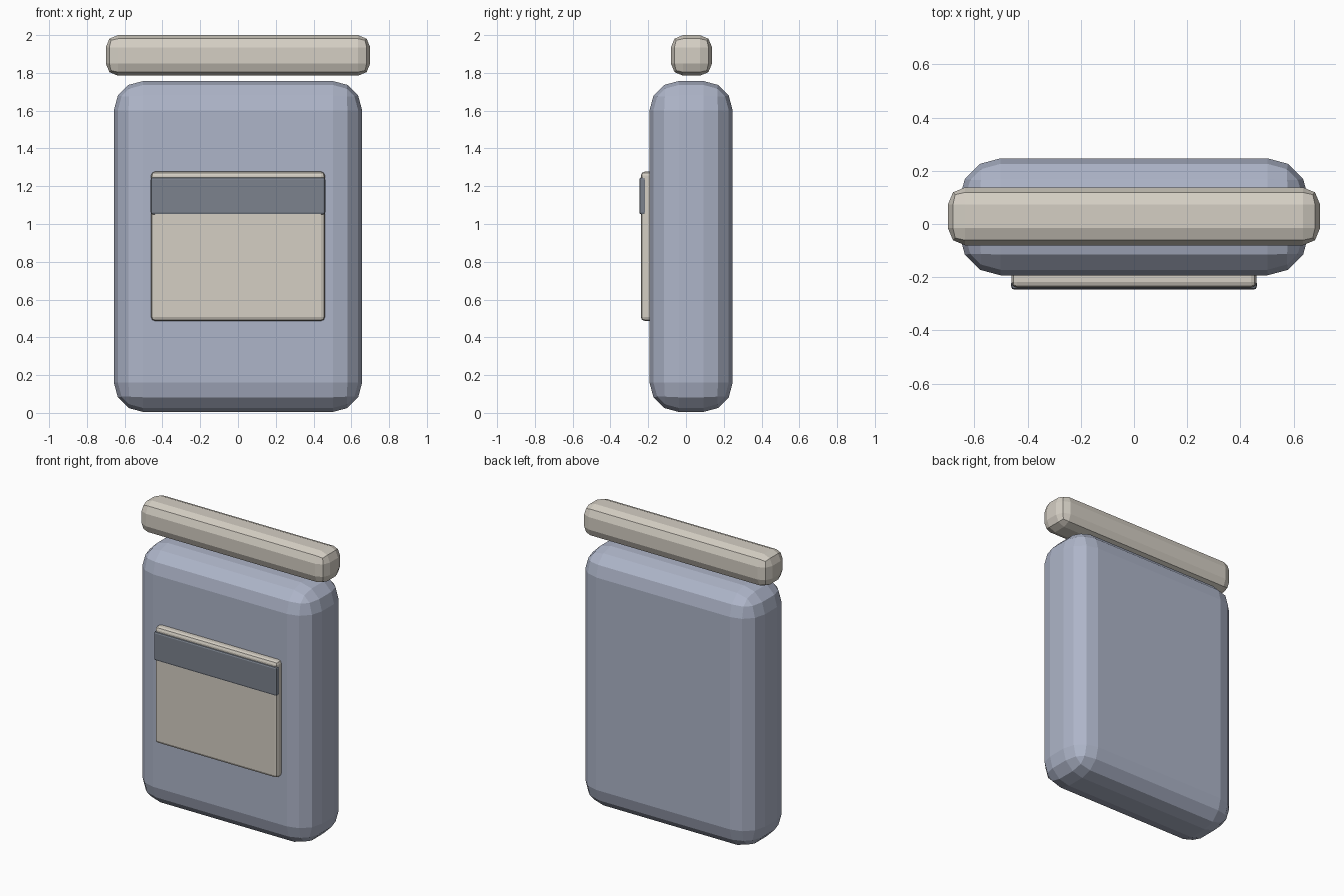
import bpy
import bmesh
from mathutils import Vector

cube = bpy.data.objects.get("Cube")
if cube:
    bpy.data.objects.remove(cube, do_unlink=True)


def make_material(name, rgb):
    mat = bpy.data.materials.new(name)
    mat.use_nodes = True
    colour = (*rgb, 1.0)
    mat.diffuse_color = colour
    mat.node_tree.nodes["Principled BSDF"].inputs["Base Color"].default_value = colour
    return mat


def rounded_box(name, low, high, radius, segments, mat):
    """Box between two corners with all edges rounded."""
    low, high = Vector(low), Vector(high)
    size, centre = high - low, (low + high) / 2
    bm = bmesh.new()
    bmesh.ops.create_cube(bm, size=1)
    bmesh.ops.scale(bm, vec=size, verts=bm.verts)
    mesh = bpy.data.meshes.new(name)
    bm.to_mesh(mesh)
    bm.free()
    mesh.materials.append(mat)
    obj = bpy.data.objects.new(name, mesh)
    obj.location = centre
    bpy.context.collection.objects.link(obj)
    bevel = obj.modifiers.new("rounded_edges", 'BEVEL')
    bevel.width = radius
    bevel.segments = segments
    return obj


blue_grey = make_material("soft blue grey", (0.42, 0.46, 0.58))
cream = make_material("warm cream", (0.66, 0.62, 0.55))
slate = make_material("dark slate", (0.20, 0.225, 0.27))

# Main padded body
rounded_box("body", (-0.657, -0.193, 0.005), (0.657, 0.247, 1.757), 0.155, 3, blue_grey)

# Bar floating above the body
rounded_box("top_bar", (-0.70, -0.08, 1.785), (0.70, 0.138, 2.0), 0.065, 2, cream)

# Front pocket and its flap
rounded_box("pocket", (-0.46, -0.239, 0.487), (0.46, -0.17, 1.277), 0.02, 2, cream)
rounded_box("pocket_flap", (-0.462, -0.247, 1.05), (0.462, -0.21, 1.247), 0.012, 2, slate)
